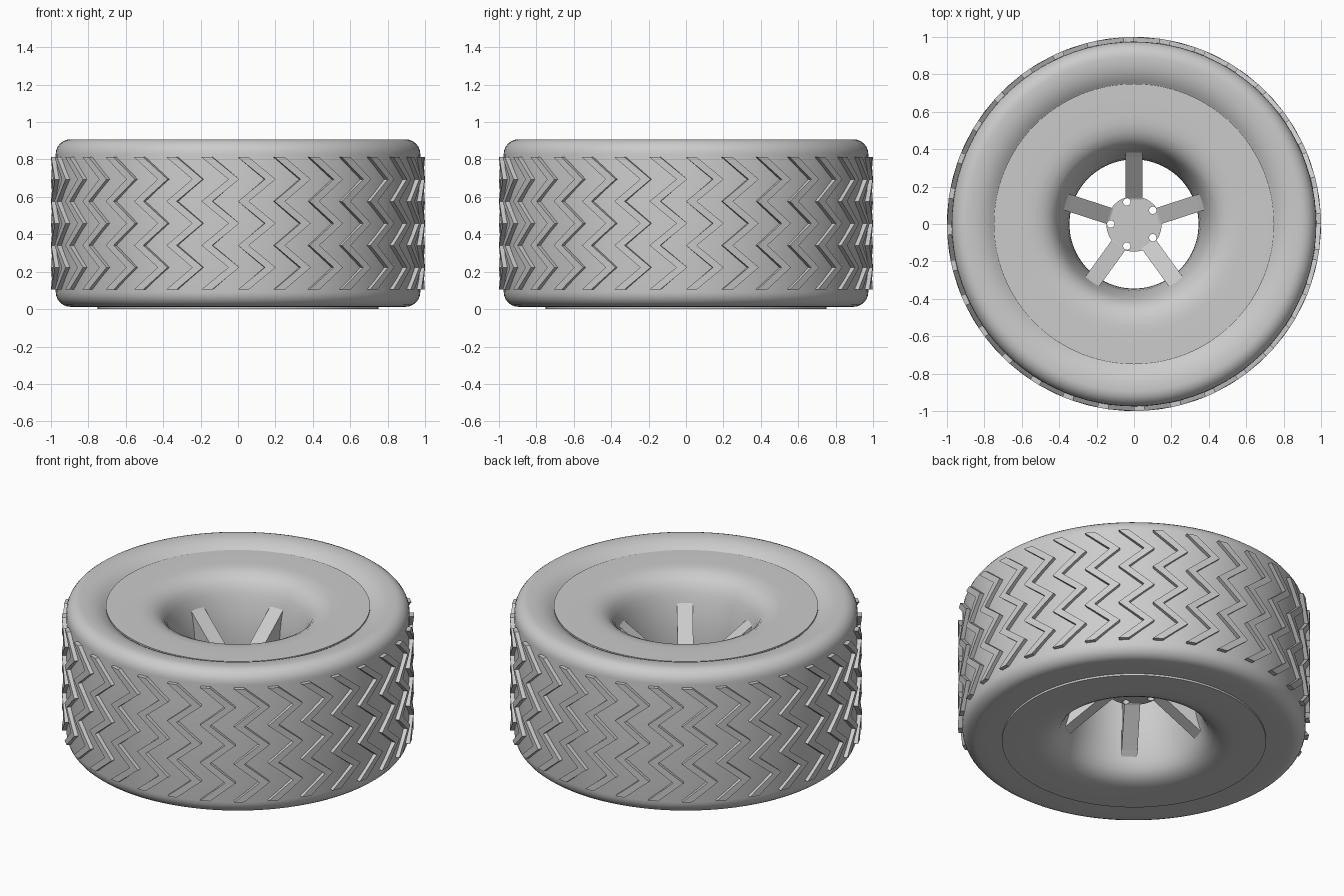
import bpy, bmesh, math
from mathutils import Matrix, Vector

cube = bpy.data.objects.get("Cube")
if cube:
    bpy.data.objects.remove(cube)

grey = bpy.data.materials.new("plain_grey")
grey.use_nodes = True
COLOUR = (0.6, 0.6, 0.6, 1)
grey.diffuse_color = COLOUR
grey.node_tree.nodes["Principled BSDF"].inputs["Base Color"].default_value = COLOUR


def finish(name, bm, smooth=True):
    bmesh.ops.recalc_face_normals(bm, faces=bm.faces)
    mesh = bpy.data.meshes.new(name)
    bm.to_mesh(mesh)
    bm.free()
    mesh.materials.append(grey)
    obj = bpy.data.objects.new(name, mesh)
    bpy.context.collection.objects.link(obj)
    if smooth:
        bpy.ops.object.select_all(action="DESELECT")
        obj.select_set(True)
        bpy.context.view_layer.objects.active = obj
        bpy.ops.object.shade_smooth_by_angle(angle=math.radians(35))
    return obj


def revolve(name, profile, steps=96):
    """Spin a closed (radius, height) profile around z."""
    bm = bmesh.new()
    rings = []
    for i in range(steps):
        a = math.tau * i / steps
        rings.append([bm.verts.new((r * math.cos(a), r * math.sin(a), z)) for r, z in profile])
    n = len(profile)
    for i in range(steps):
        p, q = rings[i], rings[(i + 1) % steps]
        for j in range(n):
            k = (j + 1) % n
            bm.faces.new((p[j], q[j], q[k], p[k]))
    return finish(name, bm)


# Tyre: straight tread wall, round shoulders, flat underside, upper sidewall dipping to the rim
def shoulder(centre_z, first):
    angles = (math.radians(first + 15 * i) for i in range(7))
    return [(0.895 + 0.08 * math.cos(t), centre_z + 0.08 * math.sin(t)) for t in angles]


revolve("tyre", [(0.735, 0.1), (0.735, 0.012), (0.82, 0.012)] + shoulder(0.092, -90) +
        shoulder(0.828, 0) +
        [(0.86, 0.906), (0.835, 0.902), (0.81, 0.895), (0.785, 0.884), (0.765, 0.872), (0.735, 0.85)])

# Rim: flat discs joined by a flared throat, mirrored about its middle
RIM = 0.435
half = [(0.347, 0.07), (0.355, 0.15), (0.368, 0.22), (0.385, 0.28),
        (0.402, 0.333), (0.425, 0.376), (0.455, 0.405), (0.495, 0.425),
        (0.54, 0.433), (0.58, 0.435), (0.75, 0.435), (0.75, 0.36)]
revolve("rim", [(0.345, RIM)] + [(r, RIM + h) for r, h in half] +
        [(r, RIM - h) for r, h in reversed(half)])

# Spokes: five upright webs that grow taller towards the rim
HUB = 0.42
bm = bmesh.new()
outline = [(0.1, 0.08), (0.14, 0.1), (0.36, 0.27), (0.39, 0.295)]
outline += [(r, -h) for r, h in reversed(outline)]
for i in range(5):
    spin = Matrix.Rotation(math.radians(90 + 72 * i), 4, "Z")
    sides = [[bm.verts.new(spin @ Vector((r, y, HUB + h))) for r, h in outline] for y in (-0.045, 0.045)]
    for side in sides:
        bm.faces.new(side)
    for j in range(len(outline)):
        k = (j + 1) % len(outline)
        bm.faces.new((sides[0][j], sides[0][k], sides[1][k], sides[1][j]))
spokes = finish("spokes", bm, smooth=False)


def cylinder(bm, radius, depth, x=0.0, angle=0.0, sides=32):
    place = Matrix.Rotation(angle, 4, "Z") @ Matrix.Translation((x, 0, HUB))
    bmesh.ops.create_cone(bm, cap_ends=True, segments=sides, radius1=radius,
                          radius2=radius, depth=depth, matrix=place)


# Hub with five bolt holes
bm = bmesh.new()
cylinder(bm, 0.148, 0.19, sides=48)
hub = finish("hub", bm)
bm = bmesh.new()
for i in range(5):
    cylinder(bm, 0.02, 0.8, 0.124, math.radians(180 + 72 * i), 16)
cutter = finish("bolt_hole_cutter", bm, smooth=False)
cutter.hide_render = True
cutter.hide_set(True)
for part in (hub, spokes):
    cut = part.modifiers.new("bolt_holes", "BOOLEAN")
    cut.operation = "DIFFERENCE"
    cut.solver = "EXACT"
    cut.object = cutter

# Tread: raised zigzag ribs around the tyre
COUNT, SWING, WIDTH = 32, 0.145, 0.058
LOW, HIGH, BENDS = 0.105, 0.812, 6
bm = bmesh.new()
for i in range(COUNT):
    base = math.tau * i / COUNT - math.pi / 2
    rows = []
    for j in range(BENDS + 1):
        z = LOW + (HIGH - LOW) * j / BENDS
        start = base + (SWING if j % 2 else 0)
        rows.append([bm.verts.new((r * math.cos(a), r * math.sin(a), z))
                     for a, r in ((start, 0.96), (start, 1), (start + WIDTH, 1), (start + WIDTH, 0.96))])
    for p, q in zip(rows, rows[1:]):
        for k in range(4):
            m = (k + 1) % 4
            bm.faces.new((p[k], p[m], q[m], q[k]))
    bm.faces.new(rows[0])
    bm.faces.new(rows[-1])
finish("tread_ribs", bm, smooth=False)
